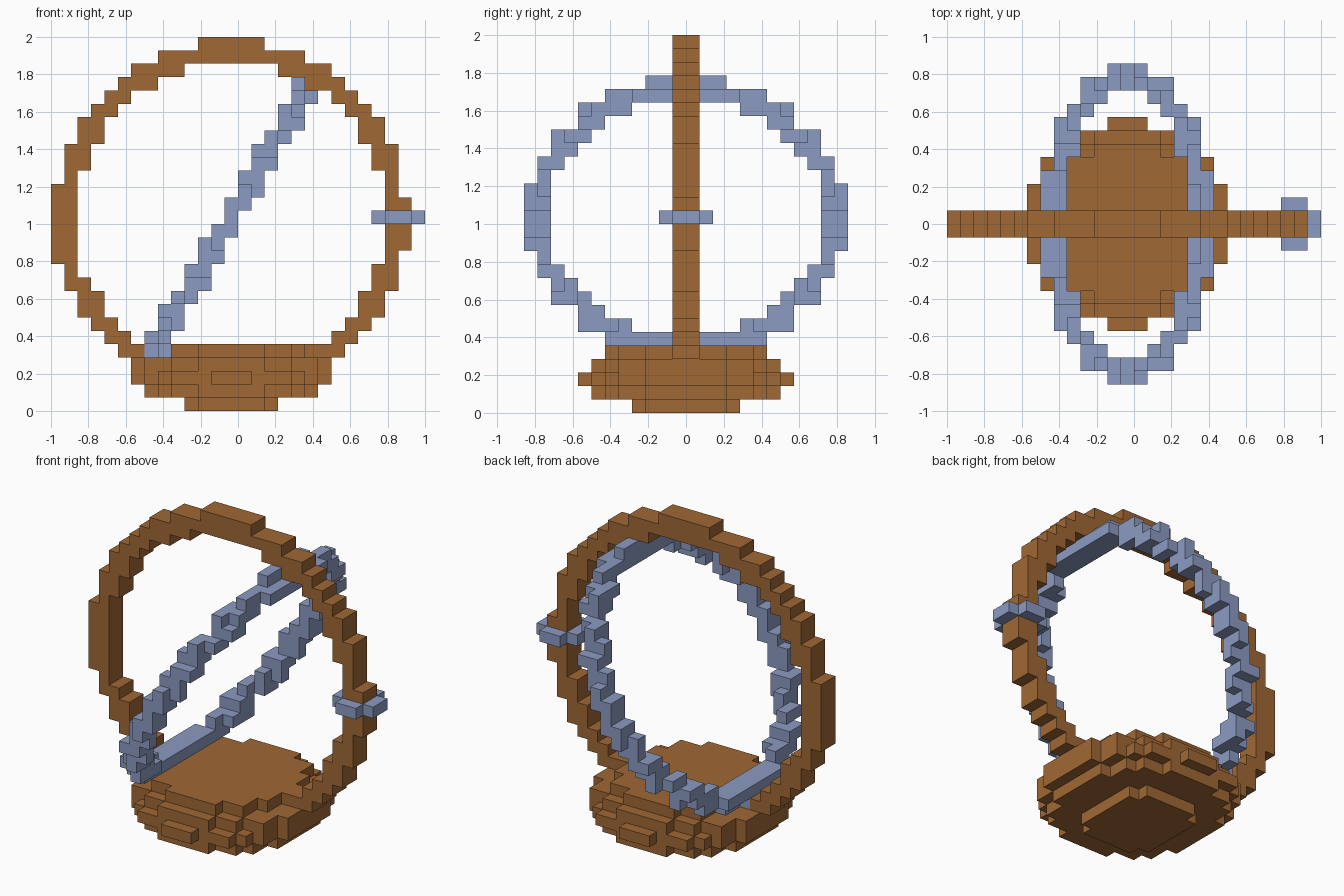
import bpy
import bmesh
from math import hypot, floor, sqrt
from mathutils import Vector

cube = bpy.data.objects.get("Cube")
if cube:
    bpy.data.objects.remove(cube, do_unlink=True)

UNIT = 1 / 14  # edge length of one block


def material(name, rgb):
    mat = bpy.data.materials.new(name)
    mat.use_nodes = True
    color = (*rgb, 1)
    mat.diffuse_color = color
    mat.node_tree.nodes["Principled BSDF"].inputs["Base Color"].default_value = color
    return mat


def block(x0, x1, y0, y1, z0, z1):
    """All grid cells inside a box."""
    return {(x, y, z) for x in range(x0, x1) for y in range(y0, y1) for z in range(z0, z1)}


def mirrored(cells):
    """Cells plus their reflection; the model's middle column is x = -1."""
    return cells | {(-2 - x, y, z) for x, y, z in cells}


def build(name, cells, occupied, mat):
    """Make a mesh from the exposed sides of a set of cells."""
    bm = bmesh.new()
    corners = {}

    def vert(point):
        key = tuple(point)
        if key not in corners:
            corners[key] = bm.verts.new(Vector(key) * UNIT)
        return corners[key]

    for cell in sorted(cells):
        for axis in range(3):
            for side in (0, 1):
                step = [0, 0, 0]
                step[axis] = 2 * side - 1
                if tuple(c + s for c, s in zip(cell, step)) in occupied:
                    continue
                u, v = (axis + 1) % 3, (axis + 2) % 3
                quad = []
                for a, b in ((0, 0), (1, 0), (1, 1), (0, 1)):
                    p = list(cell)
                    p[axis] += side
                    p[u] += a
                    p[v] += b
                    quad.append(vert(p))
                bm.faces.new(quad if side else quad[::-1])
    mesh = bpy.data.meshes.new(name)
    bm.to_mesh(mesh)
    bm.free()
    mesh.materials.append(mat)
    obj = bpy.data.objects.new(name, mesh)
    bpy.context.collection.objects.link(obj)


# Stepped round base: per layer, (half depth, left edge) pairs
layers = [
    [(4, -3), (3, -4)],
    [(7, -3), (6, -5), (5, -6), (3, -7)],
    [(8, -2), (7, -5), (6, -6), (5, -7), (3, -8)],
    [(7, -3), (6, -5), (5, -7), (3, -8)],
    [(6, -3), (5, -5), (3, -6)],
]
base = set()
for z, steps in enumerate(layers):
    for depth, left in steps:
        base |= block(left, -1 - left, -depth, depth, z, z + 1)

# Upright hoop: left-hand steps (bottom, top, outer, inner), then mirrored
hoop_steps = [
    (27, 28, -3, 0), (26, 27, -6, 0), (25, 26, -8, -4), (24, 25, -9, -6),
    (23, 24, -10, -8), (22, 23, -11, -9), (20, 22, -12, -10), (18, 20, -13, -11),
    (17, 18, -13, -12), (11, 17, -14, -12), (10, 11, -13, -12), (9, 10, -13, -11),
    (7, 9, -12, -10), (6, 7, -11, -9), (5, 6, -10, -8), (4, 5, -9, -5),
]
hoop = set()
for bottom, top, outer, inner in hoop_steps:
    hoop |= block(outer, inner, -1, 1, bottom, top)
hoop = mirrored(hoop)
hoop -= block(12, 13, -1, 1, 11, 12) | block(12, 13, -1, 1, 16, 17)
hoop |= block(10, 11, -1, 1, 10, 11)

# Tilted band: cells close to a circle leaning thirty degrees from upright
band = set()
tilt = sqrt(3) / 2
for x, y, z in block(-9, 9, -12, 12, 3, 26):
    dx, dy, dz = x + 1, (y + 0.5) * 0.995, z - 14
    off_plane = dx * tilt - dz / 2
    radius = hypot(dx / 2 + dz * tilt, dy)
    if abs(off_plane) < 0.85 and 10.2 < radius < 11.68:
        band.add((x, y, z))
band -= {c for c in hoop if c[2] > 14}

# Small cross-shaped clip on the hoop
clip = block(11, 13, -2, 2, 14, 15) | block(10, 14, -1, 1, 14, 15)

hoop -= band | clip
base -= band | hoop
occupied = base | hoop | band | clip

wood = material("warm brown", (0.35, 0.138, 0.035))
metal = material("pale blue", (0.262, 0.328, 0.535))
build("base", base, occupied, wood)
build("upright_hoop", hoop, occupied, wood)
build("tilted_band", band, occupied, metal)
build("hoop_clip", clip, occupied, metal)
